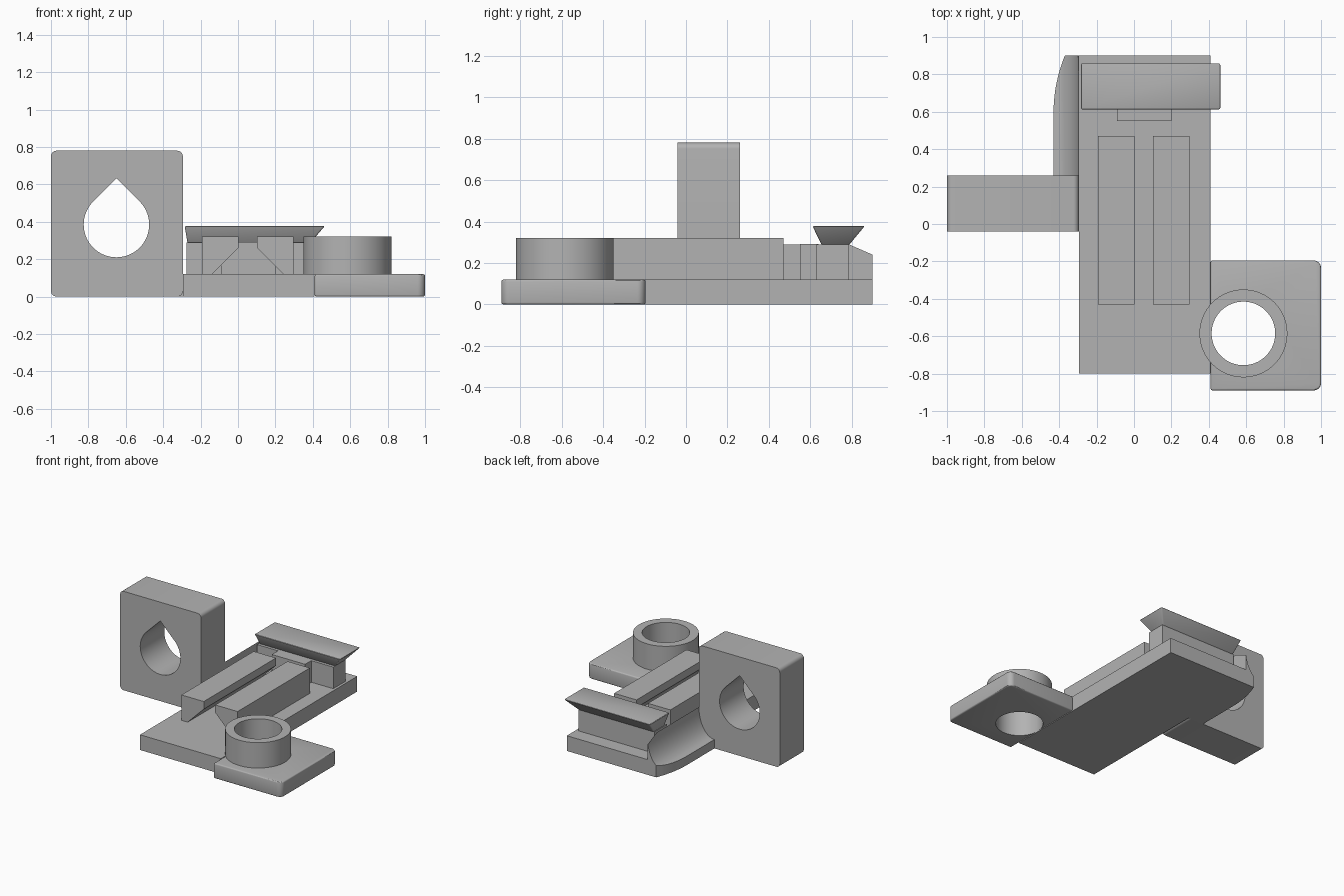
import bpy, bmesh
from math import sin, cos, pi, radians
from mathutils import Vector

cube = bpy.data.objects.get("Cube")
if cube:
    bpy.data.objects.remove(cube, do_unlink=True)

grey = bpy.data.materials.new("plain grey")
grey.use_nodes = True
colour = (0.45, 0.45, 0.45, 1)
grey.diffuse_color = colour
grey.node_tree.nodes["Principled BSDF"].inputs["Base Color"].default_value = colour


def prism(name, outline, axis, lo, hi):
    """Extrude a 2D outline along an axis; the outline uses the other two axes in order."""
    place = {"x": lambda a, b, t: (t, a, b),
             "y": lambda a, b, t: (a, t, b),
             "z": lambda a, b, t: (a, b, t)}[axis]
    bm = bmesh.new()
    face = bm.faces.new([bm.verts.new(place(a, b, lo)) for a, b in outline])
    ext = bmesh.ops.extrude_face_region(bm, geom=[face])
    verts = [g for g in ext["geom"] if isinstance(g, bmesh.types.BMVert)]
    bmesh.ops.translate(bm, verts=verts, vec=Vector(place(0, 0, hi - lo)))
    bmesh.ops.recalc_face_normals(bm, faces=bm.faces)
    mesh = bpy.data.meshes.new(name)
    bm.to_mesh(mesh)
    bm.free()
    mesh.materials.append(grey)
    obj = bpy.data.objects.new(name, mesh)
    bpy.context.collection.objects.link(obj)
    return obj


def rect(x0, x1, y0, y1):
    return [(x0, y0), (x1, y0), (x1, y1), (x0, y1)]


def arc(cx, cy, r, start, end, steps):
    return [(cx + r * cos(radians(start + (end - start) * i / steps)),
             cy + r * sin(radians(start + (end - start) * i / steps)))
            for i in range(steps + 1)]


def circle(cx, cy, r, n=64):
    return arc(cx, cy, r, 0, 360, n)[:-1]


def bake(obj):
    """Replace the mesh with its modified result."""
    graph = bpy.context.evaluated_depsgraph_get()
    mesh = bpy.data.meshes.new_from_object(obj.evaluated_get(graph))
    obj.modifiers.clear()
    obj.data = mesh


def combine(obj, cutter, operation="DIFFERENCE"):
    mod = obj.modifiers.new("cut", "BOOLEAN")
    mod.operation, mod.object, mod.solver = operation, cutter, "EXACT"
    bake(obj)
    bpy.data.objects.remove(cutter, do_unlink=True)


def bevel(obj, width):
    mod = obj.modifiers.new("edge", "BEVEL")
    mod.width, mod.segments, mod.limit_method = width, 3, "ANGLE"
    bake(obj)


def smooth(obj):
    bpy.ops.object.select_all(action="DESELECT")
    obj.select_set(True)
    bpy.context.view_layer.objects.active = obj
    bpy.ops.object.shade_smooth_by_angle(angle=radians(30))


# Base plate
prism("base_plate", rect(-0.295, 0.41, -0.80, 0.90), "z", 0, 0.12)

# Corner pad with rounded outer corners and a through hole
hole_x, hole_y, hole_r = 0.585, -0.585, 0.17
outline = ([(0.41, -0.89)] + arc(0.96, -0.85, 0.04, -90, 0, 8)
           + arc(0.96, -0.235, 0.04, 0, 90, 8) + [(0.41, -0.195)])
pad = prism("corner_pad", outline, "z", 0, 0.12)
bevel(pad, 0.01)
combine(pad, prism("cutter", circle(hole_x, hole_y, hole_r), "z", -0.1, 0.2))
smooth(pad)

# Round boss above the hole
boss = prism("boss_ring", circle(hole_x, hole_y, 0.235), "z", 0.119, 0.32)
combine(boss, prism("cutter", circle(hole_x, hole_y, hole_r), "z", 0, 0.5))
smooth(boss)

# Pair of undercut rails, mirrored about the slot centre
slot = 0.0525
profile = [(0.05, 0.26), (0.05, 0.32), (0.245, 0.32), (0.245, 0.12), (0.19, 0.12)]
for name, side in (("left_rail", 1), ("right_rail", -1)):
    prism(name, [(slot + side * a, b) for a, b in profile], "y", -0.43, 0.47)

# Upright block with a teardrop hole
r = 0.03
outline = (arc(-1 + r, r, r, 180, 270, 6) + arc(-0.295 - r, r, r, 270, 360, 6)
           + arc(-0.295 - r, 0.78 - r, r, 0, 90, 6) + arc(-1 + r, 0.78 - r, r, 90, 180, 6))
block = prism("upright_block", outline, "y", -0.04, 0.26)
teardrop = arc(-0.65, 0.385, 0.175, 135, 405, 48) + [(-0.65, 0.632)]
combine(block, prism("cutter", teardrop, "y", -0.2, 0.5))
smooth(block)

# Flared side web: concave profile trimmed by a curved plan and a sloped top
flare = [(-0.295 - 0.135 * (1 - cos(t)), 0.29 - 0.22 * sin(t))
         for t in [i / 16 * pi / 2 for i in range(17)]]
web = prism("side_web", [(-0.295, 0)] + flare[:] + [(-0.43, 0)], "y", 0.26, 0.90)
plan = [(-0.2, 0.2), (-0.5, 0.2), (-0.431, 0.58)]
plan += [(-0.43 + 0.06 * (i / 10) ** 2, 0.60 + 0.03 * i) for i in range(11)]
plan += [(-0.2, 0.95)]
combine(web, prism("cutter", plan, "z", -0.1, 0.5), "INTERSECT")
slope = [(0.785, 0.29), (1.015, 0.19), (1.015, 0.5), (0.785, 0.5)]
combine(web, prism("cutter", slope, "x", -0.6, -0.1))
smooth(web)

# Clip: stop, post and flared cap
prism("clip_stop", rect(-0.09, 0.20, 0.55, 0.64), "z", 0.12, 0.292)
post = prism("clip_post", rect(-0.275, 0.39, 0.63, 0.785), "z", 0.12, 0.29)
cap = prism("clip_cap", rect(-0.285, 0.465, 0.61, 0.862), "z", 0.285, 0.378)
for v in cap.data.vertices:
    if v.co.z < 0.3:
        v.co.x = -0.27 if v.co.x < 0 else 0.385
        v.co.y = 0.655 if v.co.y < 0.7 else 0.785
bevel(cap, 0.008)
smooth(cap)
